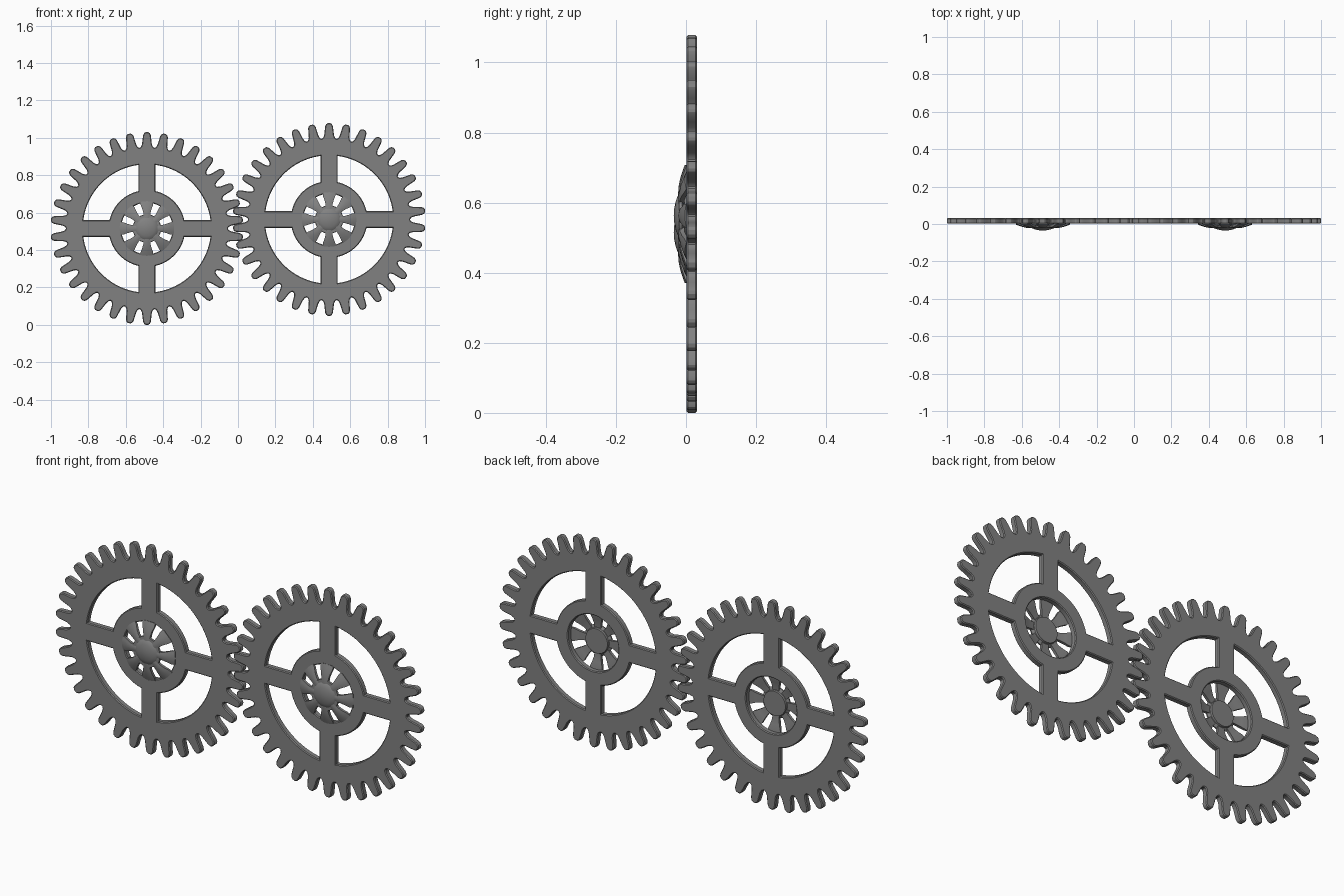
import bpy, bmesh, math
from mathutils import Matrix

if "Cube" in bpy.data.objects:
    bpy.data.objects.remove(bpy.data.objects["Cube"])

TEETH, PETALS = 34, 8
steel = bpy.data.materials.new("grey steel")
steel.diffuse_color = (0.22, 0.22, 0.22, 1)
steel.use_nodes = True
steel.node_tree.nodes["Principled BSDF"].inputs["Base Color"].default_value = steel.diffuse_color


def finish(ob):
    ob.data.materials.clear()
    ob.data.materials.append(steel)
    bpy.ops.object.select_all(action='DESELECT')
    ob.select_set(True)
    bpy.context.view_layer.objects.active = ob
    bpy.ops.object.shade_smooth_by_angle(angle=math.radians(30))


def arc(r, a0, a1, n):
    return [(r * math.cos(a0 + (a1 - a0) * i / n), r * math.sin(a0 + (a1 - a0) * i / n))
            for i in range(n + 1)]


def toothed_rim():
    # half tooth: (sideways offset, radius)
    half = [(0.007, 0.515), (0.015, 0.510), (0.0205, 0.499), (0.0235, 0.475),
            (0.026, 0.452), (0.031, 0.438), (0.037, 0.432)]
    tooth = [(t, r) for t, r in reversed(half)] + [(-t, r) for t, r in half]
    pts = []
    for k in range(TEETH):
        a = math.pi / 2 + k * math.tau / TEETH
        c, s = math.cos(a), math.sin(a)
        pts += [(r * c + t * s, r * s - t * c) for t, r in tooth]
    return pts


def window(k, inner=0.205, outer=0.343, half=0.045):
    # opening between two spokes
    a, b = math.asin(half / outer), math.asin(half / inner)
    q = math.pi / 2
    pts = arc(outer, a, q - a, 20) + arc(inner, q - b, b, 14)
    c, s = math.cos(k * q), math.sin(k * q)
    return [(x * c - y * s, x * s + y * c) for x, y in pts]


def gear_plate(name, cx, cz):
    cu = bpy.data.curves.new(name, 'CURVE')
    cu.dimensions, cu.fill_mode = '2D', 'BOTH'
    loops = [toothed_rim(), arc(0.138, 0, math.tau, 48)[:-1]] + [window(k) for k in range(4)]
    for pts in loops:
        sp = cu.splines.new('POLY')
        sp.points.add(len(pts) - 1)
        for p, (x, y) in zip(sp.points, pts):
            p.co = (x, y, 0, 1)
        sp.use_cyclic_u = True
    cu.extrude, cu.bevel_depth, cu.bevel_resolution, cu.offset = 0.0105, 0.004, 0, -0.004
    ob = bpy.data.objects.new(name, cu)
    bpy.context.collection.objects.link(ob)
    ob.location, ob.rotation_euler = (cx, 0.0165, cz), (math.pi / 2, 0, 0)
    bpy.ops.object.select_all(action='DESELECT')
    ob.select_set(True)
    bpy.context.view_layer.objects.active = ob
    bpy.ops.object.convert(target='MESH')
    finish(bpy.context.view_layer.objects.active)


def mesh_object(name, bm, cx, cz):
    bmesh.ops.recalc_face_normals(bm, faces=bm.faces[:])
    me = bpy.data.meshes.new(name)
    bm.to_mesh(me)
    bm.free()
    ob = bpy.data.objects.new(name, me)
    bpy.context.collection.objects.link(ob)
    ob.location = (cx, 0, cz)
    finish(ob)


def hub_cap(name, cx, cz):
    # domed cap, turned around the axle from (radius, depth)
    prof = [(0, -0.035), (0.02, -0.0335), (0.04, -0.0295), (0.054, -0.0245), (0.06, -0.02),
            (0.074, -0.0195), (0.076, -0.012), (0.062, -0.004), (0.06, 0.004), (0, 0.004)]
    bm = bmesh.new()
    vs = [bm.verts.new((r, y, 0)) for r, y in prof]
    es = [bm.edges.new(e) for e in zip(vs, vs[1:])]
    bmesh.ops.spin(bm, geom=vs + es, cent=(0, 0, 0), axis=(0, 1, 0),
                   angle=math.tau, steps=40)
    bmesh.ops.remove_doubles(bm, verts=bm.verts[:], dist=1e-5)
    mesh_object(name, bm, cx, cz)


def petals(name, cx, cz):
    # sloping petals: (radius, half width, front depth, back depth)
    rows = [(0.055, 0.017, -0.023, -0.006), (0.085, 0.019, -0.021, -0.004),
            (0.108, 0.025, -0.016, 0.001), (0.13, 0.033, -0.009, 0.006),
            (0.146, 0.034, -0.003, 0.008)]
    bm = bmesh.new()
    for k in range(PETALS):
        rot = Matrix.Rotation(k * math.tau / PETALS, 3, 'Y')
        rings = []
        for r, w, f, b in rows:
            # crowned cross-section, edges set back from the middle
            sec = [(-w, f + 0.004), (-w * 0.55, f + 0.001), (0, f), (w * 0.55, f + 0.001),
                   (w, f + 0.004), (w, b), (-w, b)]
            ring = []
            for x, y in sec:
                v = bm.verts.new((x, y, math.sqrt(r * r - x * x)))
                v.co = rot @ v.co
                ring.append(v)
            rings.append(ring)
        for p, q in zip(rings, rings[1:]):
            for i in range(7):
                j = (i + 1) % 7
                bm.faces.new((p[i], p[j], q[j], q[i]))
        bm.faces.new(rings[0])
        bm.faces.new(rings[-1])
    mesh_object(name, bm, cx, cz)


# two meshing gears, the right one raised by half a tooth
for side, cx, cz in (("left", -0.487, 0.515), ("right", 0.487, 0.563)):
    gear_plate(side + "_gear_plate", cx, cz)
    hub_cap(side + "_hub_cap", cx, cz)
    petals(side + "_hub_petals", cx, cz)
